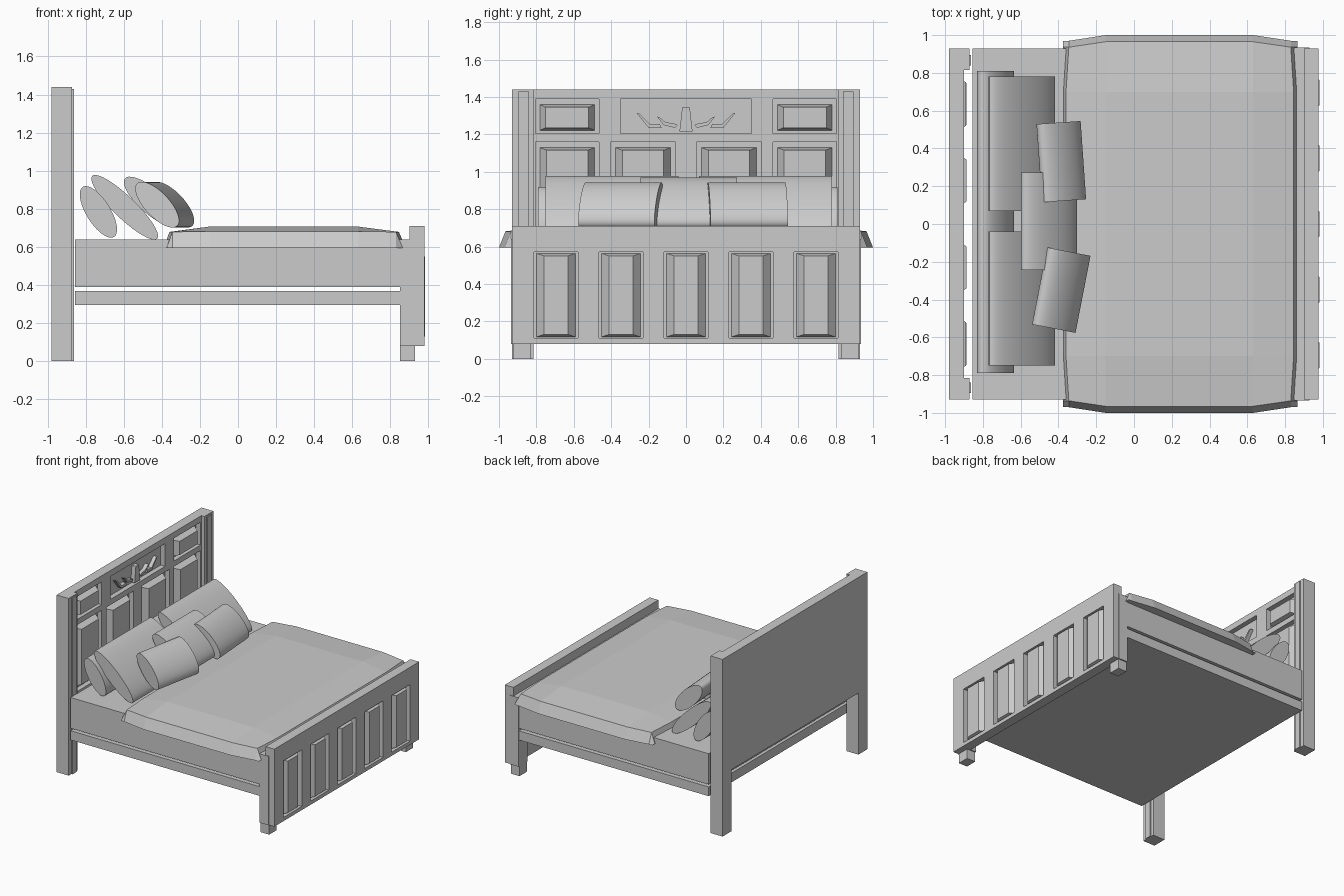
import bpy, bmesh, math
from mathutils import Vector

if "Cube" in bpy.data.objects:
    bpy.data.objects.remove(bpy.data.objects["Cube"])


def mesh_object(name, verts, faces):
    me = bpy.data.meshes.new(name)
    bm = bmesh.new()
    vs = [bm.verts.new(v) for v in verts]
    for f in faces:
        bm.faces.new([vs[i] for i in f])
    bmesh.ops.recalc_face_normals(bm, faces=bm.faces)
    bm.to_mesh(me)
    bm.free()
    ob = bpy.data.objects.new(name, me)
    bpy.context.collection.objects.link(ob)
    return ob


BOX_FACES = [(0, 1, 2, 3), (4, 5, 6, 7), (0, 1, 5, 4), (1, 2, 6, 5), (2, 3, 7, 6), (3, 0, 4, 7)]


def block(name, x, y, z, iy=0.0, iz=0.0):
    """Box between (min, max) ranges; iy / iz shrink the +x face into a raised panel."""
    verts = []
    for px, a, b in ((x[0], 0, 0), (x[1], iy, iz)):
        y0, y1, z0, z1 = y[0] + a, y[1] - a, z[0] + b, z[1] - b
        verts += [(px, y0, z0), (px, y1, z0), (px, y1, z1), (px, y0, z1)]
    return mesh_object(name, verts, BOX_FACES)


def prism(name, pts, x0, x1):
    """Extrude a (y, z) outline along x."""
    n = len(pts)
    verts = [(x0, *p) for p in pts] + [(x1, *p) for p in pts]
    faces = [tuple(range(n)), tuple(range(n, 2 * n))]
    faces += [(i, (i + 1) % n, n + (i + 1) % n, n + i) for i in range(n)]
    return mesh_object(name, verts, faces)


def side_pair(name, x, y, z):
    block(name + "_left", x, y, z)
    block(name + "_right", x, (-y[1], -y[0]), z)


# headboard: back panel, posts with stepped moulding
block("headboard_back", (-0.98, -0.94), (-0.83, 0.83), (0.5, 1.44))
side_pair("headboard_post", (-0.98, -0.872), (0.815, 0.93), (0, 1.44))
side_pair("headboard_post_moulding", (-0.875, -0.862), (0.84, 0.895), (0, 1.43))

# headboard rails and stiles around the recesses
HX = (-0.95, -0.9)
for i, z in enumerate([(0.5, 0.62), (1.16, 1.205), (1.39, 1.44)]):
    block(f"headboard_rail_{i}", HX, (-0.82, 0.82), z)
block("headboard_centre_stile", HX, (-0.055, 0.055), (0.62, 1.16))
side_pair("headboard_lower_stile", HX, (0.405, 0.465), (0.62, 1.16))
side_pair("headboard_upper_stile", HX, (0.35, 0.465), (1.205, 1.39))
side_pair("headboard_edge_stile", HX, (0.805, 0.82), (0.62, 1.39))

# headboard raised panels
for i, y in enumerate((-0.635, -0.23, 0.23, 0.635)):
    block(f"headboard_lower_panel_{i}", (-0.945, -0.886), (y - 0.15, y + 0.15), (0.65, 1.13), 0.04, 0.015)
for i, y in enumerate((-0.635, 0.635)):
    block(f"headboard_upper_panel_{i}", (-0.945, -0.89), (y - 0.15, y + 0.15), (1.22, 1.36), 0.035, 0.015)

# carved ornament: central bud and mirrored sprays
prism("ornament_bud", [(-0.035, 1.215), (0.035, 1.215), (0.02, 1.345), (-0.02, 1.345)], -0.945, -0.905)
for s, side in ((-1, "left"), (1, "right")):
    prism(f"ornament_outer_spray_{side}",
          [(s * a, b) for a, b in ((0.13, 1.235), (0.2, 1.235), (0.265, 1.315), (0.25, 1.312),
                                   (0.19, 1.252), (0.14, 1.255))], -0.945, -0.91)
    prism(f"ornament_inner_spray_{side}",
          [(s * a, b) for a, b in ((0.045, 1.25), (0.06, 1.235), (0.12, 1.25), (0.155, 1.295),
                                   (0.14, 1.29), (0.11, 1.265), (0.065, 1.258))], -0.945, -0.91)

# mattress and base slab with an open gap between
block("mattress", (-0.855, 0.9), (-0.93, 0.93), (0.39, 0.64))
block("bed_base", (-0.855, 0.9), (-0.93, 0.93), (0.295, 0.37))

# footboard: back panel, posts, feet, rails, stiles, raised panels
FX = (0.93, 0.978)
block("footboard_back", (0.9, 0.94), (-0.93, 0.93), (0.08, 0.71))
side_pair("footboard_post", (0.85, 0.93), (0.82, 0.935), (0.08, 0.64))
side_pair("footboard_foot", (0.85, 0.928), (0.83, 0.925), (0.0, 0.08))
block("footboard_bottom_rail", FX, (-0.93, 0.93), (0.08, 0.11))
block("footboard_top_rail", FX, (-0.93, 0.93), (0.57, 0.71))
centres = [-0.695 + 0.3475 * i for i in range(5)]
edges = [-0.93] + [c + d for c in centres for d in (-0.118, 0.118)] + [0.93]
for i in range(6):
    block(f"footboard_stile_{i}", FX, (edges[2 * i], edges[2 * i + 1]), (0.11, 0.57))
for i, c in enumerate(centres):
    block(f"footboard_panel_{i}", (0.935, 0.983), (c - 0.11, c + 0.11), (0.115, 0.565), 0.045, 0.015)

# blanket draped over the mattress: (position, height drop) along each axis
XS = [(-0.39, 1), (-0.36, 0.028), (-0.15, 0), (0.63, 0), (0.845, 0.028), (0.88, 1)]
YS = [(-1.0, 1), (-0.965, 0.025), (-0.7, 0), (0.7, 0), (0.965, 0.025), (1.0, 1)]
verts = []
for x, dx in XS:
    for y, dy in YS:
        z = 0.595 if 1 in (dx, dy) else 0.707 - max(dx, dy)
        end_x = dx > 0
        end_y = dy > 0
        px = x - math.copysign(0.015, x - 0.25) if end_x and end_y else x
        py = y * 0.97 if end_x and end_y else y
        verts.append((px, py, z))
quads = [(6 * i + j, 6 * i + j + 1, 6 * i + j + 7, 6 * i + j + 6) for i in range(5) for j in range(5)]
rim = [6 * i for i in range(6)] + list(range(31, 36)) + [6 * i + 5 for i in range(4, -1, -1)] + [4, 3, 2, 1]
mesh_object("blanket", verts, quads + [tuple(rim)])


# pillows: leaning elliptical prisms
def pillow(name, centre, a, b, lean, length, turn=0.0, n=40):
    t = math.radians(lean)
    verts = []
    for y in (-length / 2, length / 2):
        for i in range(n):
            u, v = a * math.cos(2 * math.pi * i / n), b * math.sin(2 * math.pi * i / n)
            verts.append((u * math.cos(t) + v * math.sin(t), y, -u * math.sin(t) + v * math.cos(t)))
    faces = [tuple(range(n)), tuple(range(n, 2 * n))]
    faces += [(i, (i + 1) % n, n + (i + 1) % n, n + i) for i in range(n)]
    ob = mesh_object(name, verts, faces)
    ob.location = Vector(centre)
    ob.rotation_euler.z = math.radians(turn)
    bpy.ops.object.select_all(action='DESELECT')
    ob.select_set(True)
    bpy.context.view_layer.objects.active = ob
    bpy.ops.object.shade_smooth_by_angle(angle=math.radians(30))


pillow("bolster", (-0.733, 0.01, 0.784), 0.155, 0.063, 58, 1.6)
pillow("sleeping_pillow_left", (-0.595, 0.425, 0.808), 0.237, 0.058, 44, 0.71)
pillow("sleeping_pillow_right", (-0.595, -0.395, 0.808), 0.237, 0.058, 44, 0.71)
pillow("centre_cushion", (-0.45, 0.015, 0.835), 0.19, 0.065, 41, 0.515)
pillow("small_cushion_left", (-0.385, 0.33, 0.822), 0.155, 0.065, 46, 0.415, 4)
pillow("small_cushion_right", (-0.385, -0.35, 0.822), 0.155, 0.065, 46, 0.415, -11)
